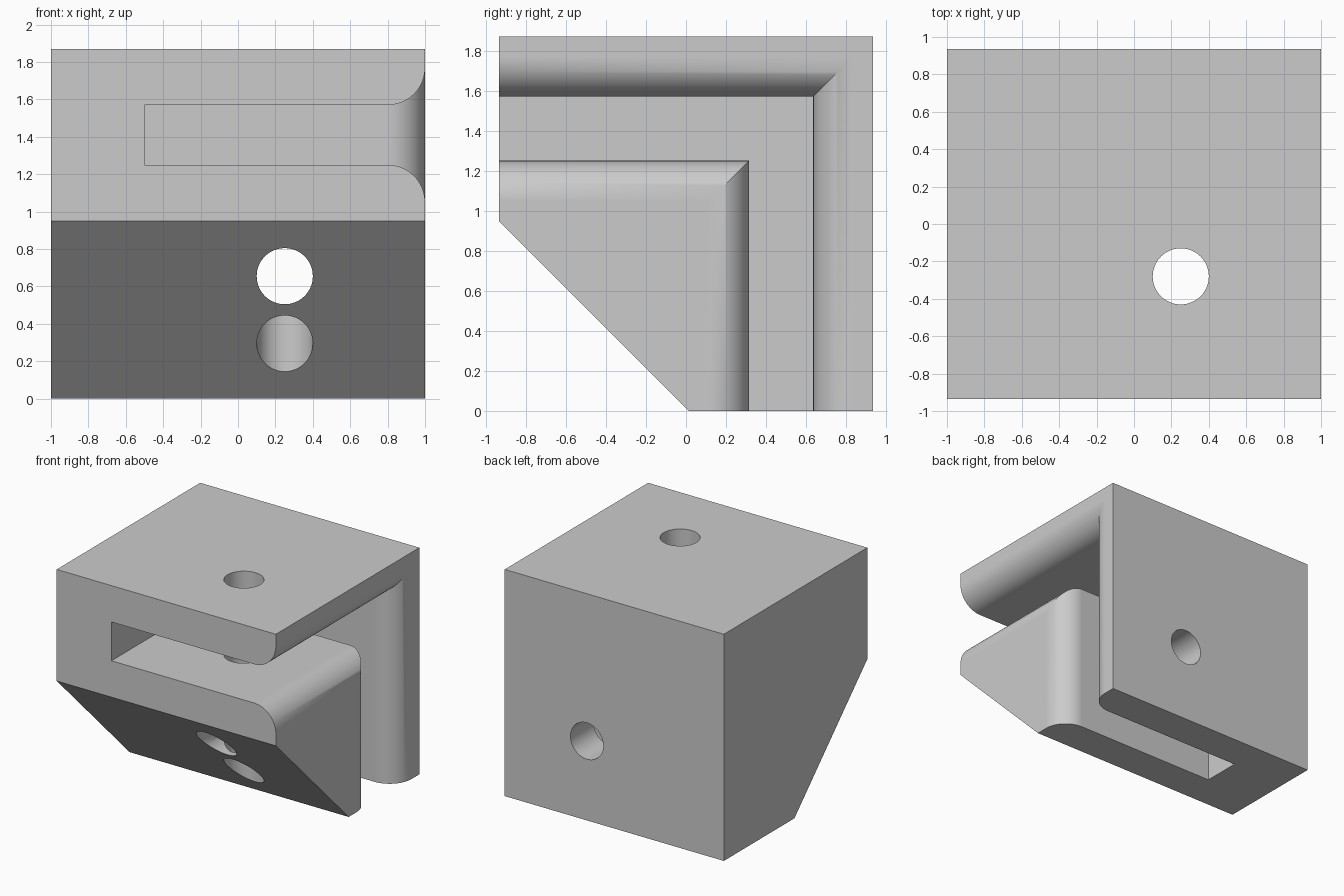
import bpy, bmesh, math
from mathutils import Matrix

if "Cube" in bpy.data.objects:
    bpy.data.objects.remove(bpy.data.objects["Cube"], do_unlink=True)

HALF = 0.935            # half depth; the block is 2 * HALF tall and deep
TOP = 2 * HALF
HOLE_R, HOLE_X = 0.15, 0.25

grey = bpy.data.materials.new("plain grey")
grey.use_nodes = True
colour = (0.6, 0.6, 0.6, 1)
grey.diffuse_color = colour
grey.node_tree.nodes["Principled BSDF"].inputs["Base Color"].default_value = colour


def make_object(name, bm):
    bmesh.ops.recalc_face_normals(bm, faces=bm.faces)
    mesh = bpy.data.meshes.new(name)
    bm.to_mesh(mesh)
    bm.free()
    mesh.materials.append(grey)
    obj = bpy.data.objects.new(name, mesh)
    bpy.context.collection.objects.link(obj)
    return obj


def loft(name, rings):
    """Solid through matching closed rings of points, capped at both ends."""
    bm = bmesh.new()
    rows = [[bm.verts.new(p) for p in ring] for ring in rings]
    n = len(rows[0])
    for a, b in zip(rows, rows[1:]):
        for i in range(n):
            j = (i + 1) % n
            bm.faces.new((a[i], a[j], b[j], b[i]))
    bm.faces.new(rows[0])
    bm.faces.new(rows[-1])
    return make_object(name, bm)


def hole_cutter(name, matrix):
    bm = bmesh.new()
    bmesh.ops.create_cone(bm, cap_ends=True, segments=64, radius1=HOLE_R,
                          radius2=HOLE_R, depth=5, matrix=matrix)
    return make_object(name, bm)


# Block with its lower front edge chamfered
side = [(-HALF, 0.95), (0.015, 0), (HALF, 0), (HALF, TOP), (-HALF, TOP)]
block = loft("corner_bracket", [[(x, y, z) for y, z in side] for x in (-1, 1)])

# Slot section in x and z: narrow channel flaring into a rounded mouth
low, high, r, steps = 1.25, 1.57, 0.2, 20
arc = [math.pi / 2 * i / steps for i in range(steps + 1)]
upper = [(1 - r + r * math.sin(a), high + r * (1 - math.cos(a))) for a in arc]
lower = [(x, low + high - z) for x, z in reversed(upper)]
section = ([(-0.5, low), (-0.5, high)] + upper
           + [(1.2, high + r), (1.2, low - r)] + lower)

# Channel runs back from the front, then turns down through a mitred corner
slot = loft("slot_cutter", [
    [(x, -1.5, z) for x, z in section],
    [(x, z - HALF, z) for x, z in section],
    [(x, z - HALF, -0.5) for x, z in section]])

# Two crossing bolt holes
vertical = hole_cutter("vertical_hole_cutter",
                       Matrix.Translation((HOLE_X, -0.28, 1)))
level = hole_cutter("level_hole_cutter",
                    Matrix.Translation((HOLE_X, 0, 0.655))
                    @ Matrix.Rotation(math.pi / 2, 4, 'X'))

bpy.ops.object.select_all(action='DESELECT')
bpy.context.view_layer.objects.active = block
block.select_set(True)
for cutter in (slot, vertical, level):
    cutter.hide_render = True
    mod = block.modifiers.new(cutter.name, 'BOOLEAN')
    mod.operation = 'DIFFERENCE'
    mod.solver = 'EXACT'
    mod.object = cutter
    bpy.ops.object.modifier_apply(modifier=mod.name)
    bpy.data.objects.remove(cutter, do_unlink=True)

# Smooth fillets and hole walls, crisp edges elsewhere
bpy.ops.object.shade_smooth_by_angle(angle=math.radians(30))
weighted = block.modifiers.new("weighted normals", 'WEIGHTED_NORMAL')
weighted.keep_sharp = True
